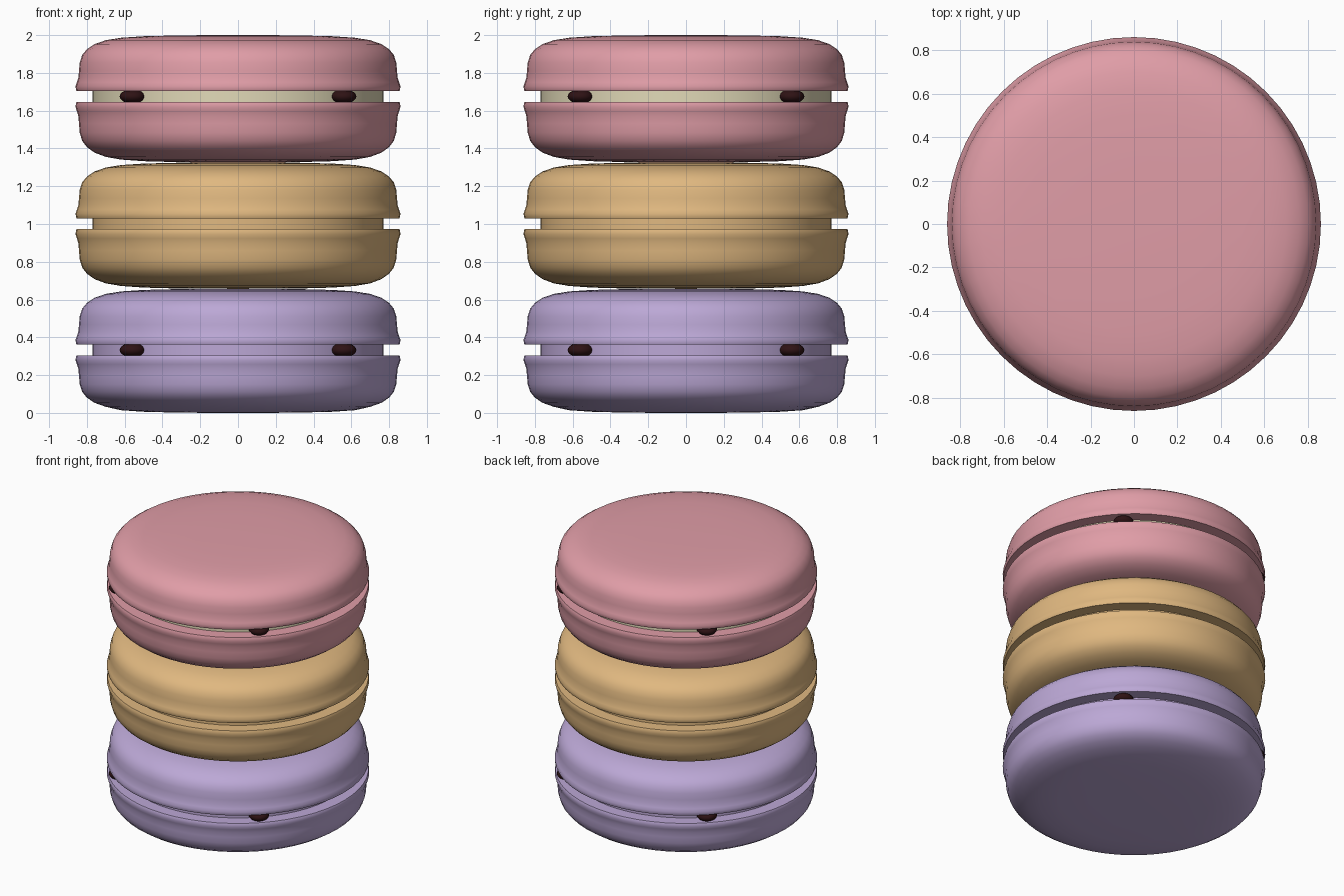
import bpy, bmesh, math
from mathutils import Matrix

if "Cube" in bpy.data.objects:
    bpy.data.objects.remove(bpy.data.objects["Cube"])


def srgb(c):
    c /= 255
    return c / 12.92 if c <= 0.04045 else ((c + 0.055) / 1.055) ** 2.4


def material(name, r, g, b):
    m = bpy.data.materials.new(name)
    m.diffuse_color = (srgb(r), srgb(g), srgb(b), 1)
    m.use_nodes = True
    m.node_tree.nodes["Principled BSDF"].inputs["Base Color"].default_value = m.diffuse_color
    return m


PINK = material("pink", 224, 157, 167)
CARAMEL = material("caramel", 224, 184, 128)
LILAC = material("lilac", 188, 168, 214)
CREAM = material("cream", 226, 218, 184)
CHOCOLATE = material("dark chocolate", 46, 18, 20)


def finish(bm, name, mat, angle=40):
    bmesh.ops.recalc_face_normals(bm, faces=bm.faces[:])
    me = bpy.data.meshes.new(name)
    bm.to_mesh(me)
    bm.free()
    me.materials.append(mat)
    ob = bpy.data.objects.new(name, me)
    bpy.context.collection.objects.link(ob)
    bpy.ops.object.select_all(action='DESELECT')
    ob.select_set(True)
    bpy.context.view_layer.objects.active = ob
    bpy.ops.object.shade_smooth_by_angle(angle=math.radians(angle))
    return ob


def lathe(name, profile, mat, segs=56):
    """Spin an (r, z) profile, which starts and ends on the axis."""
    bm = bmesh.new()
    vs = [bm.verts.new((r, 0, z)) for r, z in profile]
    es = [bm.edges.new(p) for p in zip(vs, vs[1:])]
    bmesh.ops.spin(bm, geom=vs + es, cent=(0, 0, 0), axis=(0, 0, 1),
                   angle=2 * math.pi, steps=segs, use_merge=True)
    bmesh.ops.remove_doubles(bm, verts=bm.verts[:], dist=1e-4)
    return finish(bm, name, mat)


# Shell profile: radius and depth from the domed side to the frilled rim
SHELL = [(0, 0), (0.30, 0.001), (0.50, 0.006), (0.62, 0.014), (0.70, 0.027),
         (0.76, 0.048), (0.80, 0.075), (0.825, 0.105), (0.838, 0.145),
         (0.842, 0.19), (0.845, 0.225), (0.853, 0.25), (0.86, 0.27),
         (0.858, 0.288), (0.855, 0.296), (0.75, 0.296), (0, 0.296)]

LAYERS = [("lower", 0.005, 0.657, LILAC, LILAC, True),
          ("middle", 0.657, 1.326, CARAMEL, CARAMEL, False),
          ("upper", 1.326, 2.0, PINK, CREAM, True)]

for label, z0, z1, shell_mat, fill_mat, chips in LAYERS:
    rim_low, rim_high = z1 - 0.353, z1 - 0.296
    k = (rim_low - z0) / 0.296
    # Two facing shells
    lathe(label + "_bottom_shell", [(r, z0 + d * k) for r, d in SHELL], shell_mat)
    lathe(label + "_top_shell", [(r, z1 - d) for r, d in SHELL], shell_mat)
    # Filling between them
    lathe(label + "_filling", [(0, rim_low - 0.01), (0.77, rim_low - 0.01),
                               (0.77, rim_high + 0.01), (0, rim_high + 0.01)], fill_mat)
    # Four chocolate chips on the diagonals
    if chips:
        for i in range(4):
            a = math.radians(45 + 90 * i)
            bm = bmesh.new()
            bmesh.ops.create_uvsphere(bm, u_segments=16, v_segments=10, radius=1)
            zc = (rim_low + rim_high) / 2
            bmesh.ops.transform(bm, verts=bm.verts[:], matrix=(
                Matrix.Translation((0.79 * math.cos(a), 0.79 * math.sin(a), zc))
                @ Matrix.Diagonal((0.068, 0.068, 0.038, 1))))
            finish(bm, f"{label}_chip_{i + 1}", CHOCOLATE, 60)

# Lowest dome rests on the ground
for v in bpy.data.objects["lower_bottom_shell"].data.vertices:
    if v.co.z < 0.02:
        v.co.z = max(0, v.co.z - 0.005)
